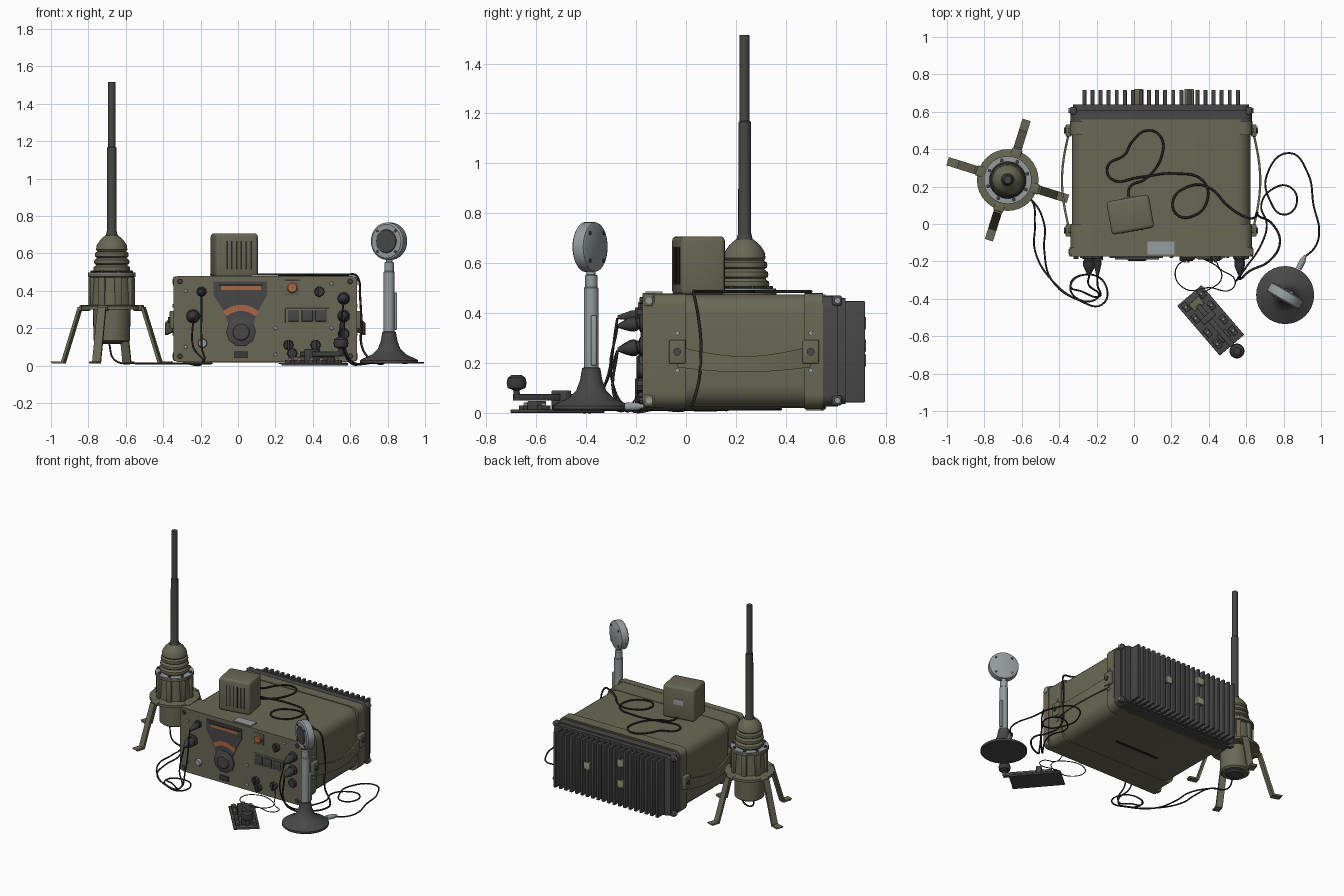
import bpy, bmesh
from math import sin, cos, pi, radians
from mathutils import Matrix, Vector

if "Cube" in bpy.data.objects:
    bpy.data.objects.remove(bpy.data.objects["Cube"])


def material(name, r, g, b):
    m = bpy.data.materials.new(name)
    m.use_nodes = True
    m.diffuse_color = (r, g, b, 1)
    m.node_tree.nodes["Principled BSDF"].inputs["Base Color"].default_value = (r, g, b, 1)
    return m


OLIVE = material("olive paint", .142, .139, .09)
DARK = material("dark grey metal", .064, .064, .064)
CHARCOAL = material("charcoal plastic", .042, .042, .042)
MAST = material("mast grey green", .06, .063, .055)
BLACK = material("black rubber", .02, .02, .02)
STEEL = material("light steel", .3, .33, .33)
KHAKI = material("pale khaki", .33, .33, .23)
ORANGE = material("orange glass", .4, .13, .055)
HERE = Matrix()
CX = .145          # centre of the radio case in x
FRONT = -.175      # front face of the radio case


def finish(name, bm, mat, frame=HERE):
    bmesh.ops.recalc_face_normals(bm, faces=bm.faces)
    mesh = bpy.data.meshes.new(name)
    bm.to_mesh(mesh)
    bm.free()
    mesh.transform(frame)
    mesh.materials.append(mat)
    mesh.shade_smooth()
    mesh.set_sharp_from_angle(angle=radians(32))
    ob = bpy.data.objects.new(name, mesh)
    bpy.context.scene.collection.objects.link(ob)


def loft(name, sections, mat, frame=HERE):
    """Skin closed cross-sections one after another and cap both ends."""
    bm = bmesh.new()
    rings = [[bm.verts.new(p) for p in s] for s in sections]
    for a, b in zip(rings, rings[1:]):
        for i in range(len(a)):
            j = (i + 1) % len(a)
            bm.faces.new((a[i], a[j], b[j], b[i]))
    bm.faces.new(rings[0])
    bm.faces.new(rings[-1])
    finish(name, bm, mat, frame)


def lathe(name, profile, mat, frame=HERE, sides=32):
    turn = [2 * pi * i / sides for i in range(sides)]
    loft(name, [[(r * cos(a), r * sin(a), z) for a in turn] for r, z in profile], mat, frame)


def box(name, centre, size, mat, bevel=0, frame=HERE):
    bm = bmesh.new()
    bmesh.ops.create_cube(bm, size=1, matrix=Matrix.Translation(centre) @ Matrix.Diagonal((*size, 1)))
    if bevel:
        bmesh.ops.bevel(bm, geom=bm.edges[:], offset=bevel, segments=3, profile=.5, affect='EDGES')
    finish(name, bm, mat, frame)


def plate(name, outline, y0, y1, mat):
    loft(name, [[(x, y, z) for x, z in outline] for y in (y0, y1)], mat)


def rounded(w, z0, z1, top, bottom, steps=5):
    """Rounded rectangle in x and z, centred on the case."""
    out = []
    for k, (sx, c) in enumerate(((1, top), (-1, top), (-1, bottom), (1, bottom))):
        for s in range(steps + 1):
            a = (k + s / steps) * pi / 2
            z = z1 - c if k < 2 else z0 + c
            out.append((CX + sx * (w / 2 - c) + c * cos(a), z + c * sin(a)))
    return out


def aim(loc, direction):
    return Matrix.Translation(loc) @ Vector(direction).to_track_quat('Z', 'Y').to_matrix().to_4x4()


def dial(name, x, z, r, depth, mat, sides=24):
    lathe(name, [(r, 0), (r, depth * .7), (r * .85, depth)], mat, aim((x, FRONT, z), (0, -1, 0)), sides)


def lay(z, *points):
    return [(x, y, z) for x, y in points]


def cable(name, radius, points):
    cu = bpy.data.curves.new(name, 'CURVE')
    cu.dimensions = '3D'
    cu.bevel_depth, cu.bevel_resolution, cu.resolution_u = radius, 2, 6
    sp = cu.splines.new('BEZIER')
    sp.bezier_points.add(len(points) - 1)
    for bp, p in zip(sp.bezier_points, points):
        bp.co = p
        bp.handle_left_type = bp.handle_right_type = 'AUTO'
    cu.materials.append(BLACK)
    bpy.context.scene.collection.objects.link(bpy.data.objects.new(name, cu))


# Radio case
plate("case_body", rounded(.955, .02, .475, .075, .09), -.14, .56, OLIVE)
plate("case_front_frame", rounded(.98, .018, .48, .03, .03), FRONT, -.125, OLIVE)
plate("case_front_band", rounded(.97, .018, .478, .045, .06), -.125, 0, OLIVE)
plate("case_rear_band", rounded(.975, .016, .48, .045, .06), .475, .55, OLIVE)
plate("rear_gasket", rounded(.97, .025, .47, .05, .05), .55, .61, DARK)
plate("rear_heat_plate", rounded(.94, .035, .46, .04, .04), .61, .64, DARK)
for i in range(20):
    box("cooling_fin", (CX - .41 + i * .82 / 19, .675, .245), (.021, .085, .405), DARK, .004)
for x, z in ((.295, .27), (.025, .36), (.025, .21)):
    box("rear_mount", (x, .675, z), (.05, .086, .05), OLIVE, .004)
    box("rear_mount_cap", (x, .717, z), (.05, .008, .05), KHAKI, .002)
box("top_label_plate", (.145, -.128, .482), (.145, .068, .008), STEEL)
box("bottom_slot", (.145, .2, .019), (.35, .02, .006), BLACK)

# Side brackets, straps and corner bolts
for side in (-1, 1):
    outward = (side, 0, 0)
    for y in (-.035, .5):
        box("strap_bracket", (CX + side * .495, y, .245), (.03, .065, .095), OLIVE, .006)
        lathe("bracket_bolt", [(.016, 0), (.016, .008)], DARK, aim((CX + side * .51, y, .245), outward), 12)
        for z in (.17, .32):
            lathe("side_bolt", [(.01, 0), (.01, .012)], STEEL, aim((CX + side * .483, y, z), outward), 8)
    strap = []
    for i in range(17):
        t = sin(pi * i / 16)
        x, y, z = CX + side * (.49 + .04 * t), -.035 + .535 * i / 16, .225 - .03 * t
        strap.append([(x + a * .006, y, z + b * (.042 - .01 * t)) for a, b in ((-1, -1), (1, -1), (1, 1), (-1, 1))])
    loft("carry_strap", strap, OLIVE)
    for z in (.05, .45):
        dial("frame_bolt", CX + side * .455, z, .014, .012, DARK, 8)
        box("corner_lug", (CX + side * .476, -.15, z), (.035, .04, .05), OLIVE, .01)
        box("rear_latch", (CX + side * .47, .605, z), (.035, .04, .04), DARK, .008)
        for y in (-.148, .607):
            lathe("corner_bolt", [(.013, 0), (.013, .01)], STEEL, aim((CX + side * .484, y, z), outward), 8)

# Front panel: tuning scale
plate("tuning_backplate", [(-.13, .45), (.155, .45), (.155, .375), (.105, .29), (.08, .22),
                           (-.05, .22), (-.075, .29), (-.13, .375)], FRONT - .006, FRONT, DARK)
box("scale_window", (.016, FRONT - .005, .415), (.215, .006, .022), ORANGE)
box("scale_hood", (.016, FRONT - .008, .432), (.235, .016, .008), DARK)
angles = [radians(48 + 84 * i / 16) for i in range(17)]
arc = [(.016 + .145 * cos(a), .18 + .145 * sin(a)) for a in angles]
arc += [(.016 + .112 * cos(a), .18 + .112 * sin(a)) for a in reversed(angles)]
plate("scale_arc", arc, FRONT - .008, FRONT - .004, ORANGE)
dial("tuning_knob", .016, .18, .08, .016, DARK, 10)
dial("tuning_knob_cap", .016, .18, .05, .024, DARK)
box("lower_switch", (.016, FRONT - .005, .058), (.07, .012, .035), CHARCOAL, .003)

# Front panel: lamp, knobs, displays and sockets
box("lamp_frame", (.29, FRONT - .002, .417), (.08, .008, .08), OLIVE, .003)
dial("lamp_bezel", .29, .417, .032, .01, DARK)
dial("signal_lamp", .29, .417, .028, .018, ORANGE)
for x, z in ((.435, .395), (.27, .11), (.415, .11), (.29, .065)):
    dial("control_knob", x, z, .028, .022, CHARCOAL, 8)
    box("knob_grip", (x, FRONT - .02, z), (.014, .02, .056), CHARCOAL, .003)
box("display_surround", (.37, FRONT - .002, .267), (.235, .01, .08), OLIVE, .002)
for i in range(3):
    box("display_window", (.297 + i * .073, FRONT - .009, .267), (.06, .01, .06), DARK, .003)
dial("steel_socket", -.19, .12, .025, .02, STEEL)
dial("spare_socket", .565, .17, .03, .02, CHARCOAL)
for x, z in ((-.28, .4), (-.28, .1), (.2, .2), (.2, .06), (.5, .44), (.5, .2)):
    dial("panel_screw", x, z, .01, .006, STEEL, 8)
for x, z, r in ((-.24, .265, .033), (-.195, .395, .02), (.565, .36, .029), (.565, .265, .029)):
    dial("socket_collar", x, z, r + .006, .012, CHARCOAL)
    lathe("cable_plug", [(r * .8, 0), (r * .8, .02), (r, .025), (r, .045), (r * .7, .07), (.007, .1)], CHARCOAL,
          aim((x, FRONT, z), (0, -1, -.12)))

# Loudspeaker on top of the case
speaker = Matrix.Translation((-.02, .05, 0)) @ Matrix.Rotation(radians(10), 4, 'Z')
box("speaker_box", (0, 0, .59), (.23, .18, .235), OLIVE, .018, speaker)
for i in range(6):
    box("speaker_slot", (-.055 + i * .026, -.09, .59), (.008, .004, .15), BLACK, 0, speaker)
box("speaker_label", (0, .091, .6), (.07, .006, .04), STEEL, 0, speaker)

# Antenna base and mast
base = Matrix.Translation((-.675, .235, 0))
lathe("antenna_lower_body", [(.085, .125), (.098, .135), (.1, .3), (.165, .3), (.165, .318), (.115, .325),
                             (.106, .47), (.128, .475), (.128, .492)], OLIVE, base)
lathe("antenna_bottom_cap", [(.05, .115), (.07, .13)], DARK, base)
lathe("antenna_clamp_ring", [(.126, .49), (.126, .498), (.08, .498)], STEEL, base)
bellows = [(.09, .49)]
for i in range(3):
    r, z = .099 - .004 * i, .5 + .038 * i
    bellows += [(r - .012, z), (r - .002, z + .007), (r, z + .016), (r - .002, z + .026), (r - .014, z + .035)]
lathe("antenna_bellows", bellows + [(.084, .62), (.08, .645), (.062, .672), (.036, .695)], OLIVE, base)
lathe("antenna_mast", [(.034, .69), (.026, .72), (.025, 1.165), (.02, 1.17), (.02, 1.515)], MAST, base, 16)
for i in range(8):
    spoke = base @ Matrix.Rotation(radians(17.4 + 45 * i), 4, 'Z')
    box("antenna_rib", (.113, 0, .395), (.025, .035, .155), OLIVE, .005, spoke)
    lathe("ring_bolt", [(.01, .495), (.01, .508)], DARK, spoke @ Matrix.Translation((.11, 0, 0)), 8)
    if i % 2:
        continue
    leg_frame = base @ Matrix.Rotation(radians(-17.4 + 45 * i), 4, 'Z')
    path = ((.1, .3), (.172, .3), (.265, .01), (.325, .01))
    loft("antenna_leg", [[(r, -.023, z), (r, .023, z), (r + .012, .023, z + .012), (r + .012, -.023, z + .012)]
                         for r, z in path], OLIVE, leg_frame)
    box("leg_bracket", (.15, 0, .308), (.05, .055, .03), OLIVE, .006, leg_frame)

# Desk microphone
stand = Matrix.Translation((.808, -.38, 0))
lathe("mic_base", [(.15, .01), (.155, .015), (.155, .028), (.145, .035), (.09, .06), (.06, .09),
                   (.045, .13), (.036, .18), (.02, .185)], DARK, stand)
lathe("mic_stem", [(.029, .18), (.029, .5), (.025, .505), (.025, .55), (.018, .555), (.018, .575)], STEEL, stand)
box("mic_talk_lever", (.032, .01, .29), (.02, .022, .2), STEEL, .005, stand)
head = aim((.808, -.384, .665), (-.5, -.866, 0))
lathe("mic_head", [(.085, -.03), (.098, -.024), (.1, -.018), (.1, .022), (.09, .03)], STEEL, head)
lathe("mic_mesh", [(.064, .028), (.06, .034)], DARK, head)
for i in range(4):
    a = pi / 4 + i * pi / 2
    for z in (-.034, .028):
        lathe("mic_screw", [(.008, z), (.008, z + .006)], DARK,
              head @ Matrix.Translation((.078 * cos(a), .078 * sin(a), 0)), 8)
lathe("mic_cable_plug", [(.016, 0), (.016, .05), (.006, .08)], STEEL, aim((.88, -.24, .025), (.45, .9, 0)), 12)

# Telegraph key
key = Matrix.Translation((.41, -.515, 0)) @ Matrix.Rotation(radians(-49.4), 4, 'Z')
box("key_plate", (0, 0, .007), (.35, .172, .014), DARK, .003, key)
box("key_lever", (.06, 0, .062), (.33, .028, .026), DARK, .004, key)
box("key_pivot", (-.02, 0, .05), (.035, .085, .08), DARK, .005, key)
box("key_front_block", (.11, 0, .03), (.05, .06, .035), DARK, .004, key)
box("key_contact_block", (-.115, 0, .03), (.05, .07, .035), OLIVE, .004, key)
lathe("key_knob", [(.015, .06), (.012, .09), (.036, .1), (.04, .12), (.036, .14), (.02, .152)], CHARCOAL,
      key @ Matrix.Translation((.216, 0, 0)), 24)
for x in (-.14, -.06, .04, .12):
    for y in (-.055, .055):
        box("key_terminal_block", (x, y, .02), (.05, .03, .02), DARK, .003, key)
        lathe("key_terminal", [(.01, .025), (.01, .038), (.007, .042)], KHAKI, key @ Matrix.Translation((x, y, 0)), 12)

# Cables
cable("speaker_cable", .006, lay(.486, (-.03, .13), (-.02, .2), (.06, .24), (.15, .37), (.14, .47), (.07, .5),
      (-.01, .44), (-.05, .37), (-.14, .31), (-.12, .24), (.03, .25), (.22, .27), (.37, .23), (.39, .12), (.31, .04),
      (.23, .05), (.21, .13), (.29, .2), (.39, .2), (.51, .09), (.59, .04), (.625, .03))
      + [(.645, .035, .46), (.652, .05, .38), (.66, .06, .25), (.67, .04, .08)]
      + lay(.015, (.74, 0), (.78, -.1), (.72, -.2), (.62, -.25)) + [(.575, -.29, .08), (.565, -.275, .25)])
cable("mic_cable", .005, lay(.015, (.91, -.18), (.97, -.12), (.99, -.04), (.96, .1), (.93, .27), (.83, .38),
      (.71, .26), (.725, .13), (.8, .05), (.87, .11), (.83, .2), (.73, .18), (.68, .1), (.71, 0), (.68, -.11), (.6, -.23))
      + [(.55, -.3, .15), (.565, -.275, .345)])
for shift, x, z in ((0, -.24, .25), (.05, -.195, .38)):
    cable("antenna_cable", .005, [(-.69, .2, .12), (-.66, .18, .03)]
          + lay(.012, (-.55, .13), (-.53 + shift, 0), (-.53 + shift, -.14), (-.44, -.3), (-.29, -.41), (-.17, -.43),
                (-.15, -.33), (-.24, -.27), (-.34, -.33), (-.28, -.41 + shift), (-.19, -.39))
          + [(x, -.33, .1), (x, -.275, z)])
cable("key_wire", .003, lay(.012, (.37, -.37), (.47, -.28), (.4, -.2), (.28, -.19), (.22, -.26), (.28, -.35),
      (.4, -.34), (.52, -.35), (.54, -.3), (.46, -.24)) + [(.44, -.2, .06), (.415, -.18, .1)])
